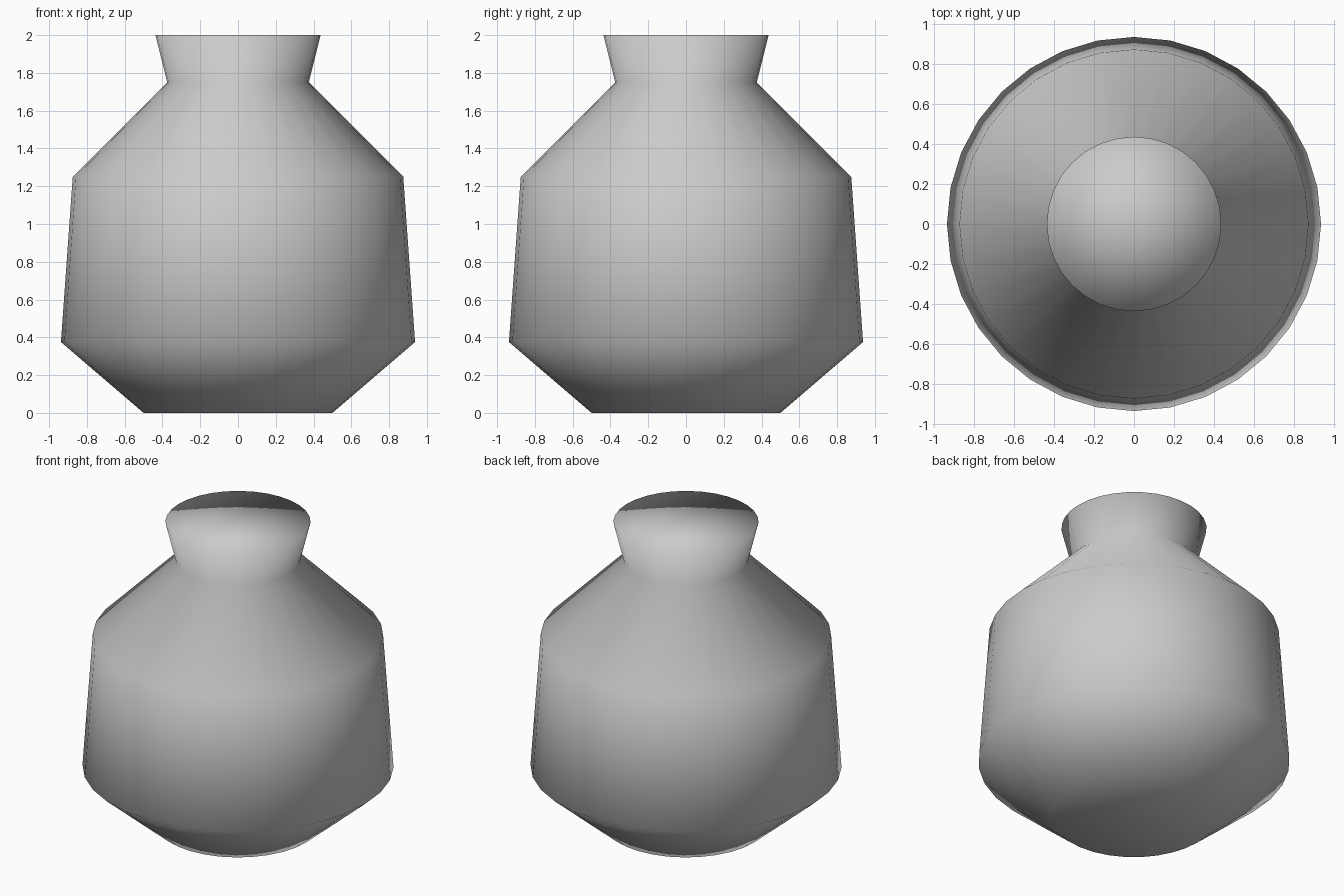
import bpy, bmesh, math

if "Cube" in bpy.data.objects:
    bpy.data.objects.remove(bpy.data.objects["Cube"])

SIDES = 32

# Outline of the vase (radius, height), from base centre to mouth centre
PROFILE = [(0, 0), (0.5, 0), (0.9375, 0.375), (0.875, 1.25),
           (0.375, 1.75), (0.4375, 2.0), (0, 2.0)]

# Lathe the outline around the z axis; both ends close as flat caps
bm = bmesh.new()
verts = [bm.verts.new((r, 0, z)) for r, z in PROFILE]
edges = [bm.edges.new(pair) for pair in zip(verts, verts[1:])]
bmesh.ops.spin(bm, geom=verts + edges, cent=(0, 0, 0), axis=(0, 0, 1),
               angle=math.tau, steps=SIDES, use_duplicate=False)
bmesh.ops.remove_doubles(bm, verts=bm.verts, dist=0.0001)
bmesh.ops.recalc_face_normals(bm, faces=bm.faces)

# The whole vase is smooth shaded, including across the rims
for face in bm.faces:
    face.smooth = True

mesh = bpy.data.meshes.new("vase")
bm.to_mesh(mesh)
bm.free()
vase = bpy.data.objects.new("vase", mesh)
bpy.context.collection.objects.link(vase)
